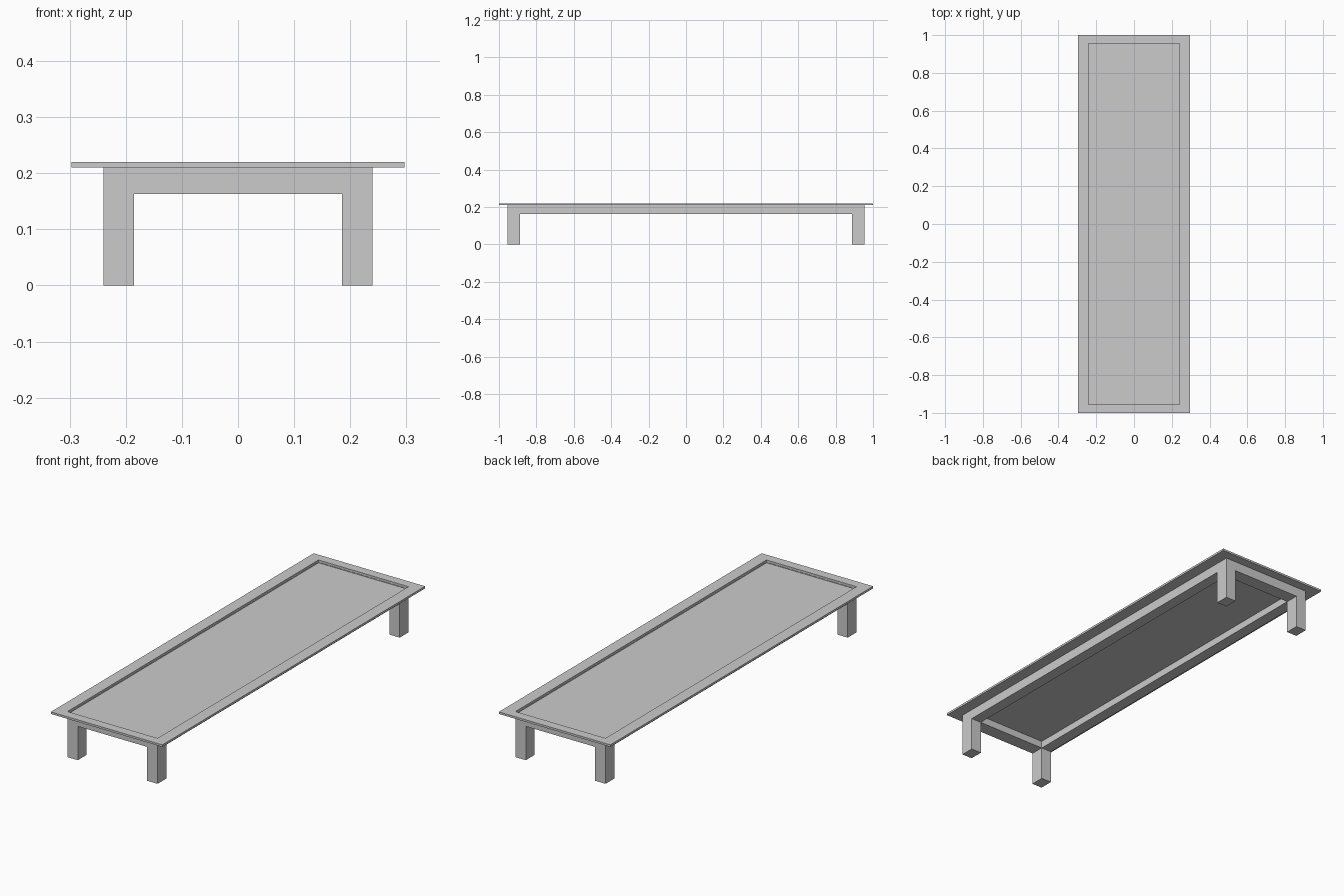
import bpy, bmesh

if "Cube" in bpy.data.objects:
    bpy.data.objects.remove(bpy.data.objects["Cube"])

# Shared dimensions
TOP_X, TOP_Y = 0.297, 1.0        # outer rim
BASE_X, BASE_Y = 0.24, 0.955     # outside of legs and apron
IN_X, IN_Y = 0.185, 0.888        # inside of legs and apron
Z_APRON, Z_RIM, Z_TOP = 0.163, 0.21, 0.22


def finish(name, bm):
    bmesh.ops.recalc_face_normals(bm, faces=bm.faces)
    mesh = bpy.data.meshes.new(name)
    bm.to_mesh(mesh)
    bm.free()
    obj = bpy.data.objects.new(name, mesh)
    bpy.context.collection.objects.link(obj)
    return obj


def box(name, x0, x1, y0, y1, z0, z1):
    bm = bmesh.new()
    bmesh.ops.create_cube(bm, size=1)
    for v in bm.verts:
        v.co.x = x1 if v.co.x > 0 else x0
        v.co.y = y1 if v.co.y > 0 else y0
        v.co.z = z1 if v.co.z > 0 else z0
    return finish(name, bm)


def ring(name, ox, oy, ix, iy, z0, z1):
    """Rectangular frame with one open middle."""
    bm = bmesh.new()
    corners = [(-1, -1), (1, -1), (1, 1), (-1, 1)]
    profile = [(ox, oy, z0), (ox, oy, z1), (ix, iy, z1), (ix, iy, z0)]
    loops = [[bm.verts.new((sx * x, sy * y, z)) for sx, sy in corners]
             for x, y, z in profile]
    for i in range(4):
        a, b = loops[i], loops[(i + 1) % 4]
        for j in range(4):
            k = (j + 1) % 4
            bm.faces.new((a[j], a[k], b[k], b[j]))
    return finish(name, bm)


# Raised rim overhanging the base
ring("table_rim", TOP_X, TOP_Y, BASE_X, BASE_Y, Z_RIM, Z_TOP)

# Apron under the rim, as thick as the legs
ring("apron", BASE_X, BASE_Y, IN_X, IN_Y, Z_APRON, 0.2)
ring("apron_lip", BASE_X, BASE_Y, BASE_X - 0.001, BASE_Y - 0.001, 0.2, Z_RIM)

# Recessed panel, sitting slightly below the rim
box("recessed_panel", -BASE_X + 0.001, BASE_X - 0.001,
    -BASE_Y + 0.001, BASE_Y - 0.001, 0.198, 0.207)

# Four square legs, mirrored from one corner
leg = box("leg", IN_X, BASE_X, IN_Y, BASE_Y, 0, Z_APRON)
mirror = leg.modifiers.new("mirror", 'MIRROR')
mirror.use_axis = (True, True, False)
